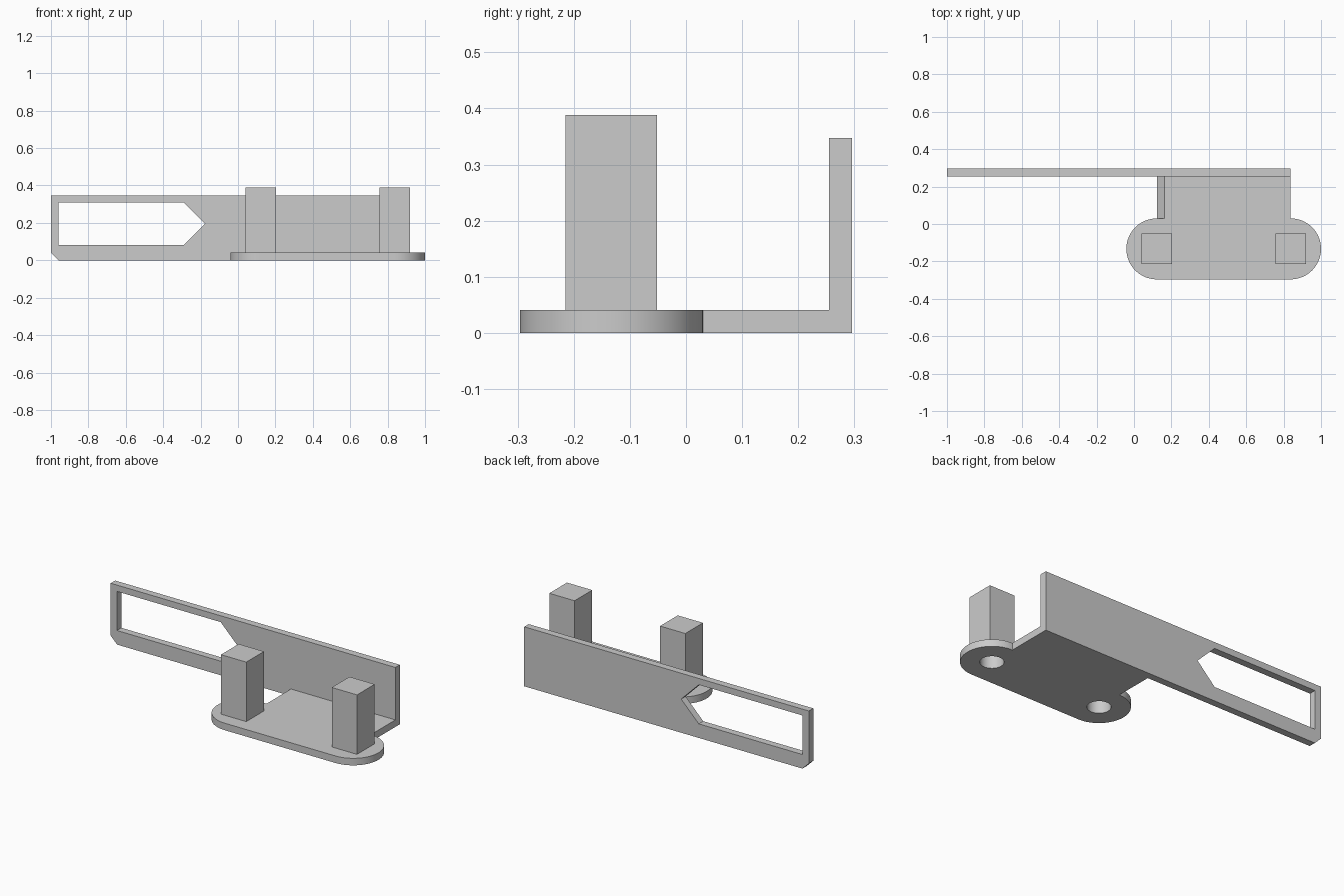
import bpy, bmesh
from math import sin, cos, pi, radians
from mathutils import Vector

default = bpy.data.objects.get("Cube")
if default:
    bpy.data.objects.remove(default, do_unlink=True)

# Single grey plastic
grey = bpy.data.materials.new("grey plastic")
grey.use_nodes = True
color = (0.6, 0.6, 0.6, 1)
grey.diffuse_color = color
grey.node_tree.nodes["Principled BSDF"].inputs["Base Color"].default_value = color

# Shared dimensions
T = 0.041                      # sheet thickness
XL, XR, YC = 0.122, 0.837, -0.133   # post centres
R = 0.163                      # rounded plate end radius
Y_BACK = 0.296
WALL_TOP = 0.347
POST_TOP = 0.388


def prism(name, profile, axis, start, end):
    """Extrude a 2D profile along 'y' (profile is x,z) or 'z' (profile is x,y)."""
    def place(p, d):
        return (p[0], d, p[1]) if axis == "y" else (p[0], p[1], d)
    bm = bmesh.new()
    face = bm.faces.new([bm.verts.new(place(p, start)) for p in profile])
    grown = bmesh.ops.extrude_face_region(bm, geom=[face])
    moved = [g for g in grown["geom"] if isinstance(g, bmesh.types.BMVert)]
    shift = Vector(place((0, 0), end - start))
    bmesh.ops.translate(bm, verts=moved, vec=shift)
    bmesh.ops.recalc_face_normals(bm, faces=bm.faces)
    mesh = bpy.data.meshes.new(name)
    bm.to_mesh(mesh)
    bm.free()
    mesh.materials.append(grey)
    obj = bpy.data.objects.new(name, mesh)
    bpy.context.collection.objects.link(obj)
    return obj


def arc(cx, cy, r, a0, a1, steps):
    angles = [radians(a0 + (a1 - a0) * i / steps) for i in range(steps + 1)]
    return [(cx + r * cos(a), cy + r * sin(a)) for a in angles]


def cut(obj, cutter):
    mod = obj.modifiers.new("cut", "BOOLEAN")
    mod.operation = "DIFFERENCE"
    mod.solver = "EXACT"
    mod.object = cutter
    bpy.context.view_layer.objects.active = obj
    bpy.ops.object.modifier_apply(modifier=mod.name)


# Rounded base plate
plate = prism("base_plate",
              arc(XR, YC, R, -90, 90, 32) + arc(XL, YC, R, 90, 270, 32),
              "z", 0, T)

# Neck joining plate to wall, bevelled on its right side
neck = prism("neck", [(XL, 0), (XR, 0), (XR, T), (XL + T, T)],
             "y", YC + R - 0.001, Y_BACK - T)

# Long upright wall with a clipped lower corner
wall = prism("back_wall",
             [(-1 + T, 0), (XR, 0), (XR, WALL_TOP), (-1, WALL_TOP), (-1, T)],
             "y", Y_BACK - T, Y_BACK)

# Pointed window through the wall
window = prism("window_cutter",
               [(-0.96, 0.082), (-0.29, 0.082), (-0.176, 0.196),
                (-0.29, 0.31), (-0.96, 0.31)],
               "y", Y_BACK - 2 * T, Y_BACK + T)
cut(wall, window)
cutters = [window]
parts = [plate, neck, wall]

# Square posts with a blind round socket from below
for side, x in (("right", XL), ("left", XR)):
    h = R / 2
    post = prism(side + "_post",
                 [(x - h, YC - h), (x + h, YC - h), (x + h, YC + h), (x - h, YC + h)],
                 "z", T, POST_TOP)
    socket = prism(side + "_socket_cutter",
                   arc(x, YC, 0.062, 0, 360, 40)[:-1],
                   "z", -T, POST_TOP - T)
    cut(plate, socket)
    cut(post, socket)
    cutters.append(socket)
    parts.append(post)

for c in cutters:
    bpy.data.objects.remove(c, do_unlink=True)

# Smooth round edges, keep corners crisp
bpy.ops.object.select_all(action="DESELECT")
for p in parts:
    p.select_set(True)
bpy.context.view_layer.objects.active = plate
bpy.ops.object.shade_smooth_by_angle(angle=radians(30))
